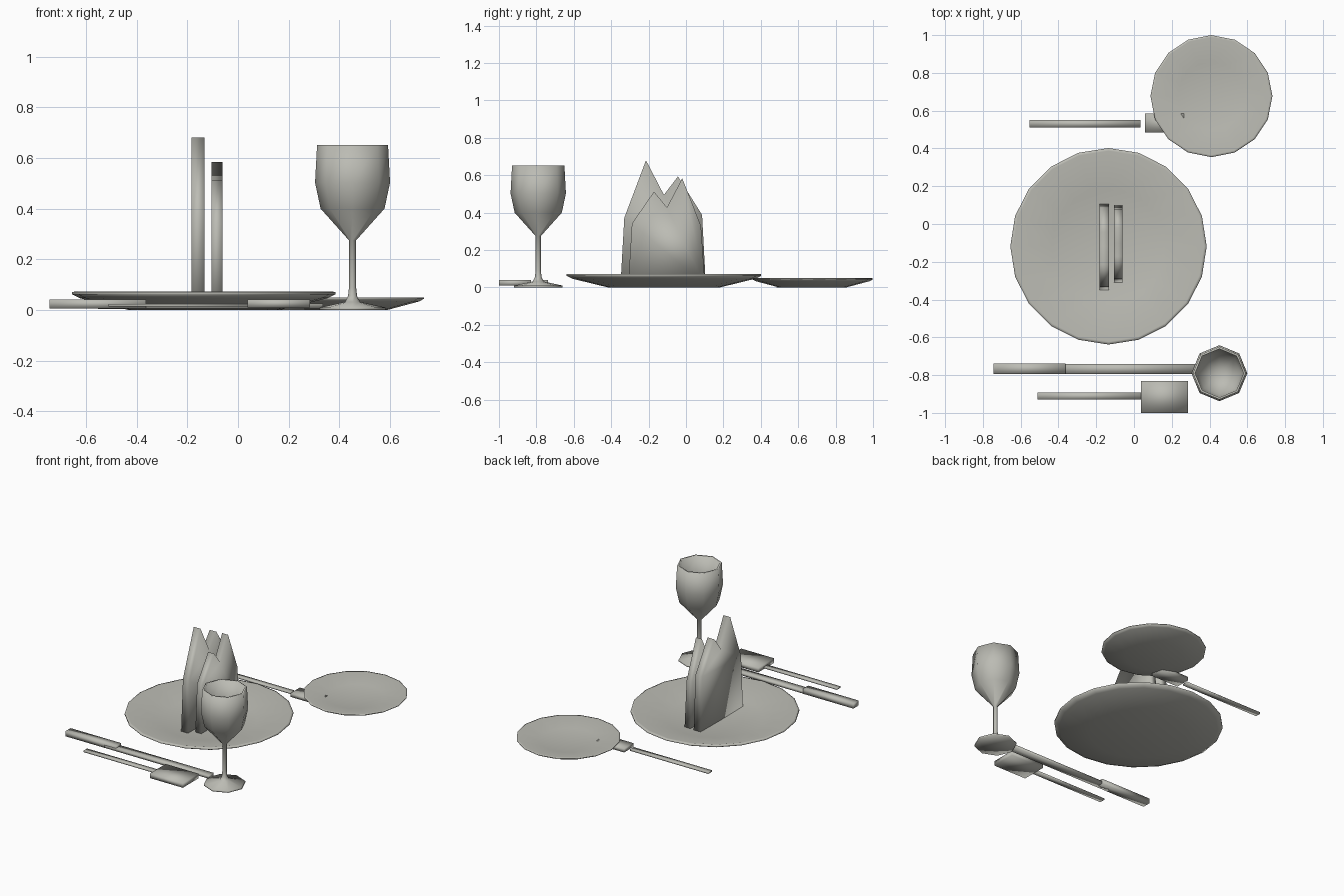
import bpy, bmesh, math

if "Cube" in bpy.data.objects:
    bpy.data.objects.remove(bpy.data.objects["Cube"])

mat = bpy.data.materials.new("warm grey")
mat.diffuse_color = (0.50, 0.50, 0.455, 1)
mat.use_nodes = True
mat.node_tree.nodes["Principled BSDF"].inputs["Base Color"].default_value = mat.diffuse_color


def finish(name, bm):
    bmesh.ops.recalc_face_normals(bm, faces=bm.faces)
    for f in bm.faces:
        f.smooth = True
    me = bpy.data.meshes.new(name)
    bm.to_mesh(me)
    bm.free()
    me.materials.append(mat)
    ob = bpy.data.objects.new(name, me)
    bpy.context.collection.objects.link(ob)
    return ob


def lathe(name, profile, sides, x, y):
    """Revolve (radius, z) points; radius 0 closes to a pole."""
    bm = bmesh.new()
    rings = []
    for r, z in profile:
        if r == 0:
            rings.append([bm.verts.new((x, y, z))] * sides)
        else:
            rings.append([bm.verts.new((x + r * math.cos(2 * math.pi * i / sides),
                                        y + r * math.sin(2 * math.pi * i / sides), z))
                          for i in range(sides)])
    for a, b in zip(rings, rings[1:]):
        for i in range(sides):
            j = (i + 1) % sides
            bm.faces.new(list(dict.fromkeys((a[i], a[j], b[j], b[i]))))
    return finish(name, bm)


def box(name, x0, x1, y0, y1, z0, z1):
    bm = bmesh.new()
    bmesh.ops.create_cube(bm, size=1)
    for v in bm.verts:
        v.co = (x1 if v.co.x > 0 else x0, y1 if v.co.y > 0 else y0, z1 if v.co.z > 0 else z0)
    return finish(name, bm)


def slab(name, outline, x0, x1):
    """Extrude a (y, z) outline along x."""
    bm = bmesh.new()
    face = bm.faces.new([bm.verts.new((x0, y, z)) for y, z in outline])
    ext = bmesh.ops.extrude_face_region(bm, geom=[face])
    for v in ext["geom"]:
        if isinstance(v, bmesh.types.BMVert):
            v.co.x = x1
    return finish(name, bm)


# Plates: underside, rim, then dished top
lathe("dinner_plate", [(0, 0), (0.297, 0), (0.49, 0.047), (0.52, 0.062), (0.52, 0.071),
                       (0.505, 0.073), (0.30, 0.022), (0, 0.018)], 20, -0.135, -0.118)
lathe("side_plate", [(0, 0), (0.178, 0), (0.305, 0.034), (0.323, 0.044), (0.323, 0.049),
                     (0.312, 0.05), (0.18, 0.024), (0, 0.020)], 16, 0.41, 0.677)

# Goblet: foot, stem, bowl, then hollow interior
lathe("wine_glass", [(0, 0), (0.13, 0), (0.13, 0.010), (0.03, 0.032), (0.018, 0.055),
                     (0.014, 0.09), (0.014, 0.275), (0.126, 0.40), (0.148, 0.503),
                     (0.140, 0.651), (0.128, 0.651), (0.135, 0.503), (0.112, 0.41),
                     (0, 0.30)], 8, 0.452, -0.79)

# Folded napkin: two peaked layers
slab("napkin_tall_layer", [(-0.35, 0.015), (-0.33, 0.372), (-0.214, 0.68), (-0.118, 0.495),
                           (-0.043, 0.594), (0.086, 0.388), (0.106, 0.015)], -0.183, -0.132)
slab("napkin_short_layer", [(-0.309, 0.015), (-0.289, 0.342), (-0.171, 0.513), (-0.102, 0.428),
                            (-0.02, 0.584), (0.08, 0.33), (0.102, 0.015)], -0.105, -0.061)

# Knife beside the glass
box("knife_handle", -0.743, -0.363, -0.794, -0.738, 0.007, 0.041)
box("knife_blade", -0.45, 0.335, -0.794, -0.740, 0.007, 0.026)

# Two forks, front and back
box("front_fork_handle", -0.51, 0.037, -0.93, -0.893, 0.013, 0.024)
box("front_fork_head", 0.037, 0.285, -1.0, -0.83, 0.010, 0.041)
box("back_fork_handle", -0.553, 0.035, 0.512, 0.55, 0.004, 0.015)
box("back_fork_head", 0.057, 0.264, 0.485, 0.584, 0.0, 0.026)
